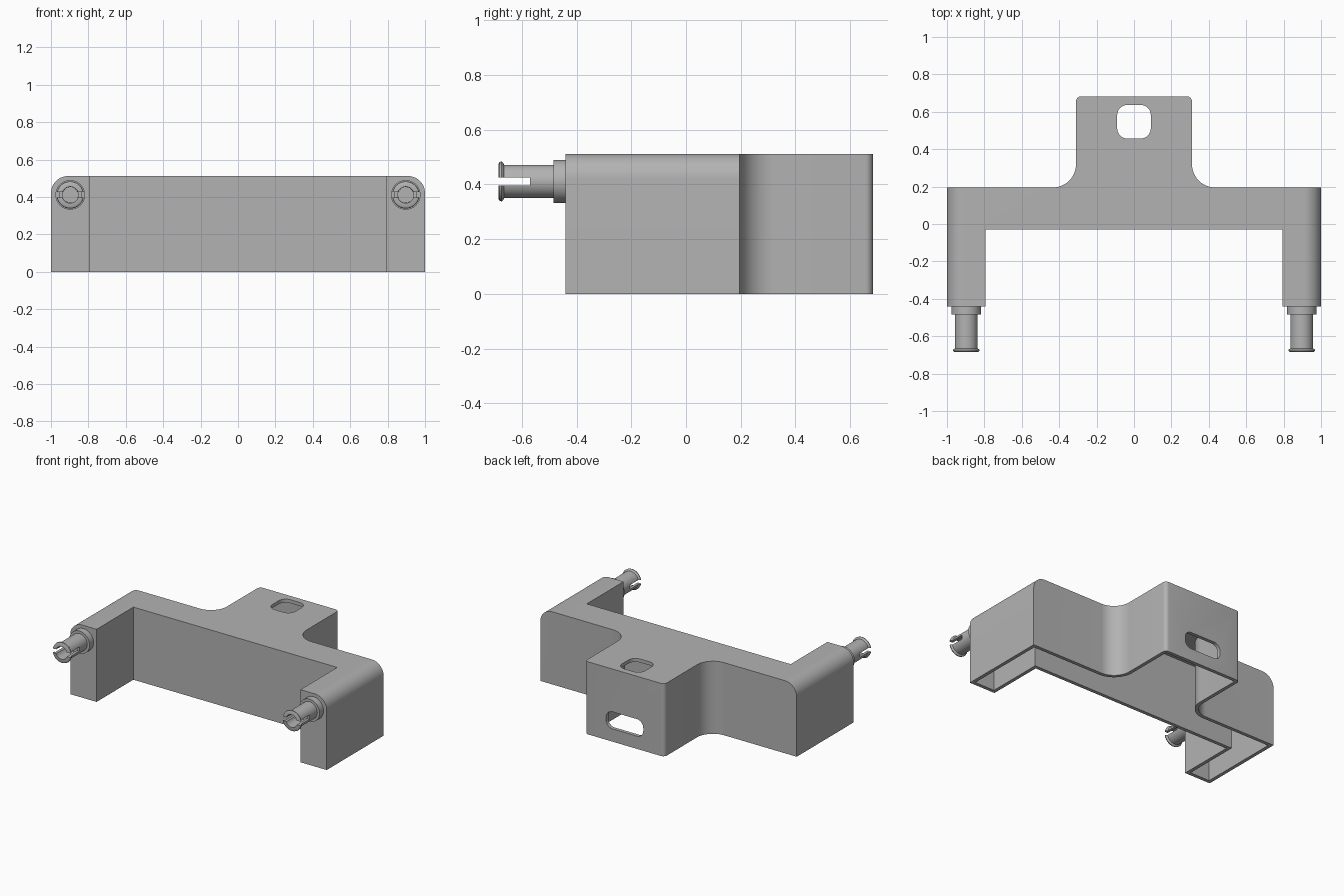
import bpy, bmesh
from math import sin, cos, pi, radians
from mathutils import Matrix

if "Cube" in bpy.data.objects:
    bpy.data.objects.remove(bpy.data.objects["Cube"])

grey = bpy.data.materials.new("plain grey")
grey.use_nodes = True
colour = (0.45, 0.45, 0.45, 1)
grey.diffuse_color = colour
grey.node_tree.nodes["Principled BSDF"].inputs["Base Color"].default_value = colour

WALL = 0.025
HEIGHT = 0.512


def make_object(name, bm):
    bmesh.ops.recalc_face_normals(bm, faces=bm.faces)
    mesh = bpy.data.meshes.new(name)
    bm.to_mesh(mesh)
    bm.free()
    mesh.materials.append(grey)
    obj = bpy.data.objects.new(name, mesh)
    bpy.context.collection.objects.link(obj)
    return obj


def activate(obj):
    bpy.ops.object.select_all(action='DESELECT')
    obj.select_set(True)
    bpy.context.view_layer.objects.active = obj


def cut(obj, cutter):
    mod = obj.modifiers.new("cut", 'BOOLEAN')
    mod.operation, mod.solver, mod.object = 'DIFFERENCE', 'EXACT', cutter
    activate(obj)
    bpy.ops.object.modifier_apply(modifier=mod.name)
    bpy.data.objects.remove(cutter)


def smooth(obj):
    activate(obj)
    bpy.ops.object.shade_smooth_by_angle(angle=radians(30))


def arc(cx, cy, r, start, end, steps):
    angles = [radians(start + (end - start) * i / steps) for i in range(steps + 1)]
    return [(cx + r * cos(a), cy + r * sin(a)) for a in angles]


def prism(name, outline, z0, z1, matrix=Matrix(), rounded_side=None, radius=0):
    bm = bmesh.new()
    base = bm.faces.new([bm.verts.new((x, y, z0)) for x, y in outline])
    top = bmesh.ops.extrude_face_region(bm, geom=[base])["geom"]
    for v in top:
        if isinstance(v, bmesh.types.BMVert):
            v.co.z = z1
    if rounded_side:
        edges = [e for e in bm.edges if all(
            abs(abs(v.co.x) - rounded_side) < 1e-4 and abs(v.co.z - z1) < 1e-4
            for v in e.verts)]
        bmesh.ops.bevel(bm, geom=edges, offset=radius, segments=12,
                        profile=0.5, affect='EDGES')
    bm.transform(matrix)
    return make_object(name, bm)


def bracket(name, inset, z0):
    # Half of the plan outline, shrunk by the inset, then mirrored
    t, corner = inset, max(0.028 - inset, 0.004)
    half = [(0.795 + t, -0.03 + t), (0.795 + t, -0.44 + t),
            (1 - t, -0.44 + t), (1 - t, 0.195 - t)]
    half += arc(0.435, 0.32, 0.125 + t, 270, 180, 16)
    half += arc(0.31 - t - corner, 0.683 - t - corner, corner, 0, 90, 6)
    outline = half + [(-x, y) for x, y in reversed(half)]
    return prism(name, outline, z0, HEIGHT - t,
                 rounded_side=1 - t, radius=0.092 - t)


def rounded_rectangle(w, h, r):
    points = []
    for sx, sy, a in ((1, 1, 0), (-1, 1, 90), (-1, -1, 180), (1, -1, 270)):
        points += arc(sx * (w / 2 - r), sy * (h / 2 - r), r, a, a + 90, 8)
    return points


# Hollow bracket, open underneath
body = bracket("bracket_body", 0, 0)
cut(body, bracket("cavity_cutter", WALL, -0.1))

# Opening in the top of the tab
cut(body, prism("top_opening_cutter", rounded_rectangle(0.18, 0.18, 0.055),
                0.4, 0.6, Matrix.Translation((0, 0.547, 0))))

# Slot in the rear wall of the tab
cut(body, prism("rear_slot_cutter", rounded_rectangle(0.29, 0.12, 0.05), -0.1, 0.1,
                Matrix.Translation((0, 0.683, 0.15)) @ Matrix.Rotation(pi / 2, 4, 'X')))
smooth(body)


# Hollow split pegs on the arm ends
def peg(name, x):
    profile = [(0, -0.43), (0.079, -0.43), (0.079, -0.485), (0.061, -0.485),
               (0.061, -0.665), (0.068, -0.668), (0.073, -0.674),
               (0.071, -0.681), (0.064, -0.685), (0.044, -0.685),
               (0.042, -0.55), (0, -0.55)]
    bm = bmesh.new()
    verts = [bm.verts.new((r, y, 0)) for r, y in profile]
    edges = [bm.edges.new(pair) for pair in zip(verts, verts[1:])]
    bmesh.ops.spin(bm, geom=verts + edges, cent=(0, 0, 0), axis=(0, 1, 0),
                   angle=2 * pi, steps=40)
    bmesh.ops.remove_doubles(bm, verts=bm.verts, dist=1e-4)
    bm.transform(Matrix.Translation((x, 0, 0.411)))
    obj = make_object(name, bm)

    slit = bmesh.new()
    bmesh.ops.create_cube(slit, size=1, matrix=Matrix.Translation((x, -0.67, 0.411))
                          @ Matrix.Diagonal((0.3, 0.2, 0.03, 1)))
    cut(obj, make_object("slit_cutter", slit))
    smooth(obj)


for side, x in (("left", 0.897), ("right", -0.897)):
    peg(side + "_peg", x)
